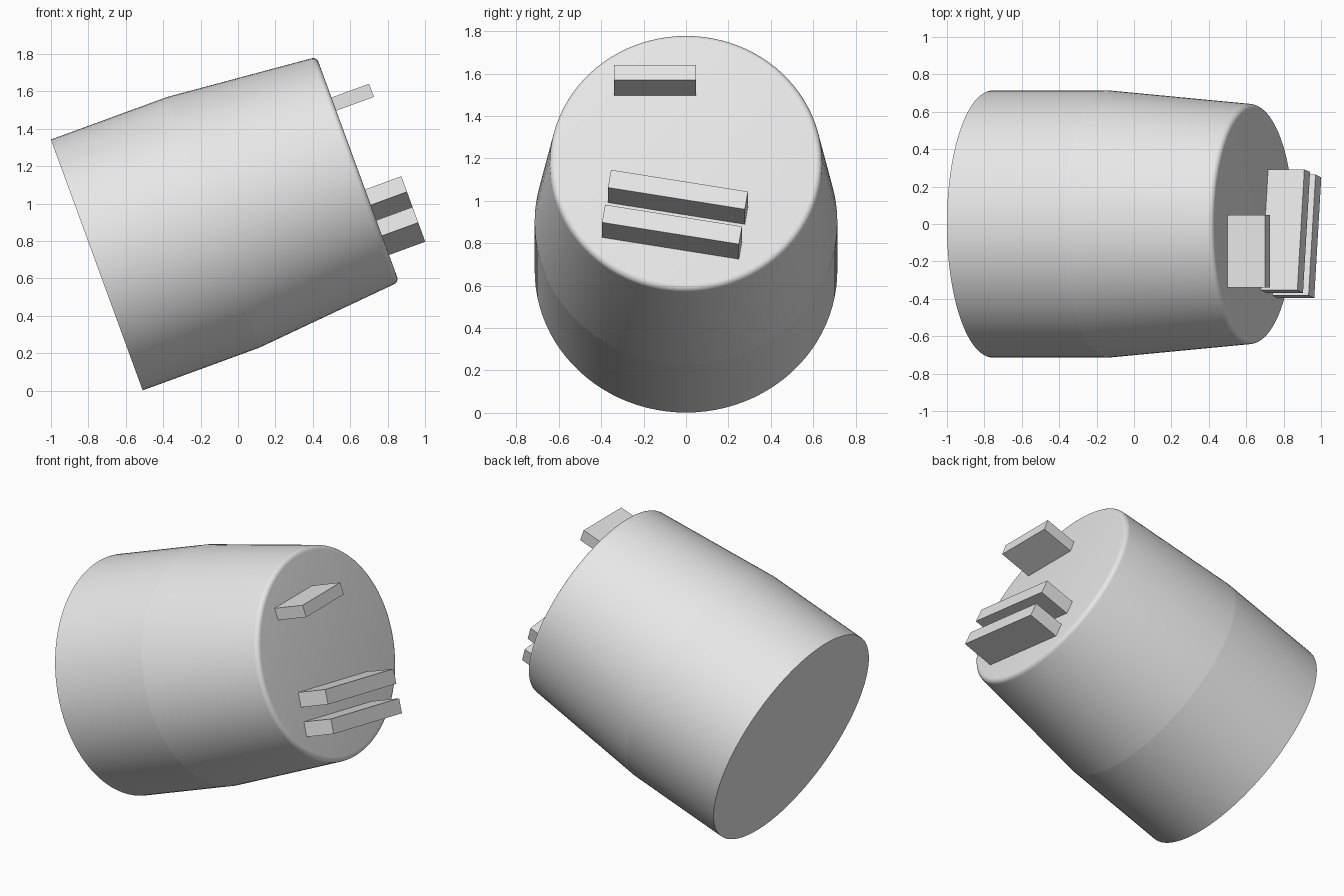
import bpy, bmesh, math
from mathutils import Matrix

if "Cube" in bpy.data.objects:
    bpy.data.objects.remove(bpy.data.objects["Cube"])

GREY = (0.8, 0.8, 0.8, 1)
grey = bpy.data.materials.new("light grey")
grey.use_nodes = True
grey.diffuse_color = GREY
grey.node_tree.nodes["Principled BSDF"].inputs["Base Color"].default_value = GREY

# Leaning frame: local x is the barrel axis, starting at the base centre
LEAN = Matrix.Translation((-0.755, 0, 0.672)) @ Matrix.Rotation(math.radians(-20.1), 4, 'Y')
SEGMENTS = 96


def add_object(name, bm):
    mesh = bpy.data.meshes.new(name)
    bmesh.ops.recalc_face_normals(bm, faces=bm.faces)
    bm.transform(LEAN)
    bm.to_mesh(mesh)
    bm.free()
    mesh.materials.append(grey)
    obj = bpy.data.objects.new(name, mesh)
    bpy.context.collection.objects.link(obj)
    return obj


def barrel():
    # Profile as (distance along axis, radius): straight wall, taper, rounded rim
    profile = [(0, 0.714), (0.663, 0.714)]
    for i in range(7):
        a = math.radians(5 + 85 * i / 6)
        profile.append((1.456 + 0.03 * math.sin(a), 0.613 + 0.03 * math.cos(a)))
    bm = bmesh.new()
    rings = []
    for x, r in profile:
        turns = [math.tau * k / SEGMENTS for k in range(SEGMENTS)]
        rings.append([bm.verts.new((x, r * math.cos(t), r * math.sin(t))) for t in turns])
    for a, b in zip(rings, rings[1:]):
        for k in range(SEGMENTS):
            n = (k + 1) % SEGMENTS
            bm.faces.new((a[k], a[n], b[n], b[k]))
    bm.faces.new(rings[0])
    bm.faces.new(rings[-1])
    # Crisp shading break where the taper begins
    for k in range(SEGMENTS):
        bm.edges.get((rings[1][k], rings[1][k - 1])).smooth = False
    obj = add_object("barrel_body", bm)
    bpy.ops.object.select_all(action='DESELECT')
    obj.select_set(True)
    bpy.context.view_layer.objects.active = obj
    bpy.ops.object.shade_smooth_by_angle(angle=math.radians(30))


def bar(name, y, z, width, height, turn=0, inner=1.47, outer=1.692):
    # Box standing out of the end face
    bm = bmesh.new()
    place = (Matrix.Translation(((inner + outer) / 2, y, z))
             @ Matrix.Rotation(math.radians(turn), 4, 'X')
             @ Matrix.Diagonal((outer - inner, width, height, 1)))
    bmesh.ops.create_cube(bm, size=1, matrix=place)
    add_object(name, bm)


barrel()
bar("upper_block", -0.146, 0.372, 0.386, 0.075, outer=1.7)
bar("middle_bar", -0.038, -0.213, 0.655, 0.09, turn=-9.6)
bar("lower_bar", -0.066, -0.388, 0.655, 0.09, turn=-9.6)
